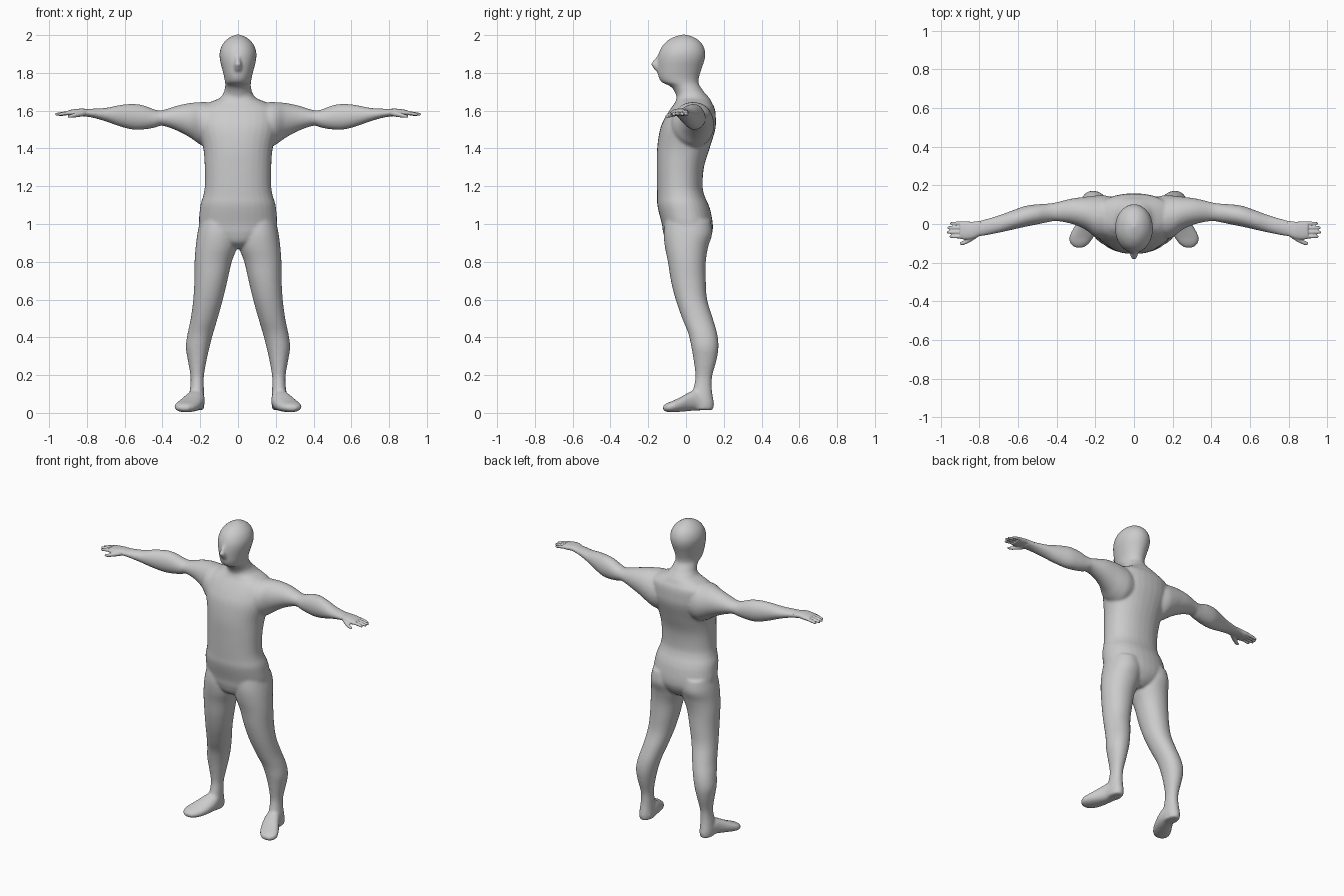
import bpy, bmesh, math


def catmull(rows, steps=5):
    """Smoothly interpolate rows of numbers."""
    out = []
    for i in range(len(rows) - 1):
        a, b, c, d = (rows[max(i - 1, 0)], rows[i], rows[i + 1], rows[min(i + 2, len(rows) - 1)])
        for k in range(steps):
            t = k / steps
            out.append([q + 0.5 * t * (r - p + t * (2*p - 5*q + 4*r - s + t * (3*(q - r) + s - p)))
                        for p, q, r, s in zip(a, b, c, d)])
    return out + [list(rows[-1])]


def loft(bm, rows, place, power=2.0, sides=32):
    """Closed tube; each row is (t, u_min, u_max, v_min, v_max)."""
    rings = []
    for t, u0, u1, v0, v1 in catmull(rows):
        ring = []
        for k in range(sides):
            a = 2 * math.pi * k / sides
            c, s = math.cos(a), math.sin(a)
            c = math.copysign(abs(c) ** (2 / power), c)
            s = math.copysign(abs(s) ** (2 / power), s)
            ring.append(bm.verts.new(place(t, (u0 + u1) / 2 + c * (u1 - u0) / 2,
                                           (v0 + v1) / 2 + s * (v1 - v0) / 2)))
        rings.append(ring)
    for lo, hi in zip(rings, rings[1:]):
        for k in range(sides):
            j = (k + 1) % sides
            bm.faces.new((lo[k], lo[j], hi[j], hi[k]))
    bm.faces.new(rings[0])
    bm.faces.new(rings[-1])


def finish(name, bm, voxel, smooth):
    """Fuse overlapping shells into one smooth skin."""
    bmesh.ops.recalc_face_normals(bm, faces=bm.faces)
    me = bpy.data.meshes.new(name)
    bm.to_mesh(me)
    bm.free()
    me.polygons.foreach_set("use_smooth", [True] * len(me.polygons))
    ob = bpy.data.objects.new(name, me)
    bpy.context.collection.objects.link(ob)
    m = ob.modifiers.new("fuse", 'REMESH')
    m.mode, m.voxel_size, m.use_smooth_shade = 'VOXEL', voxel, True
    m = ob.modifiers.new("soften", 'SMOOTH')
    m.factor, m.iterations = 0.5, smooth
    return ob


def along_z(sx=1):
    return lambda t, u, v: (sx * u, v, t)


def along_x(sx):
    return lambda t, u, v: (sx * t, u, v)


def along_y(sx):
    return lambda t, u, v: (sx * u, t, v)


# z, half width, front y, back y
torso = [(0.87, .05, -.05, .07), (0.90, .11, -.10, .11), (0.95, .19, -.12, .138), (1.0, .207, -.128, .142),
         (1.07, .203, -.146, .130), (1.11, .197, -.153, .116), (1.15, .184, -.153, .098),
         (1.2, .176, -.154, .088), (1.3, .176, -.155, .095), (1.4, .184, -.153, .125),
         (1.5, .21, -.138, .155), (1.56, .215, -.113, .158), (1.61, .205, -.082, .153),
         (1.64, .16, -.06, .138), (1.665, .10, -.05, .125), (1.69, .078, -.05, .102)]
head = [(1.60, .09, -.05, .12), (1.66, .085, -.048, .125), (1.70, .074, -.06, .095), (1.73, .068, -.085, .074),
        (1.75, .069, -.128, .066), (1.78, .074, -.146, .070), (1.82, .084, -.15, .082),
        (1.87, .096, -.15, .099), (1.91, .097, -.142, .102), (1.95, .083, -.12, .088),
        (1.98, .056, -.085, .058), (1.995, .03, -.05, .025), (2.003, .008, -.02, -.005)]
# z, inner x, outer x, front y, back y
leg = [(1.02, .01, .20, -.11, .13), (0.95, .0, .215, -.118, .139), (0.88, .004, .224, -.112, .118),
       (0.8, .033, .23, -.096, .105), (0.7, .056, .231, -.08, .105), (0.6, .08, .237, -.055, .112),
       (0.5, .108, .25, -.02, .142), (0.42, .132, .267, .012, .165), (0.35, .15, .276, .028, .172),
       (0.28, .166, .266, .04, .162), (0.2, .18, .252, .05, .14), (0.15, .181, .252, .044, .136),
       (0.1, .18, .258, .03, .14), (0.05, .178, .262, .02, .148), (0.015, .182, .258, .03, .144)]
# y, inner x, outer x, bottom z, top z
foot = [(0.12, .18, .255, .015, .07), (0.06, .176, .268, .013, .12), (0.02, .178, .287, .01, .11),
        (-0.03, .192, .318, .006, .083), (-0.07, .21, .336, .004, .064), (-0.10, .232, .33, .005, .052),
        (-0.122, .258, .308, .015, .037)]
# x, front y, back y, bottom z, top z
arm = [(0.08, -.06, .13, 1.42, 1.62), (0.15, -.08, .148, 1.40, 1.643), (0.2, -.068, .147, 1.42, 1.645),
       (0.25, -.03, .141, 1.455, 1.641), (0.32, .0, .132, 1.493, 1.627), (0.4, .015, .113, 1.52, 1.603),
       (0.44, .01, .106, 1.51, 1.606), (0.5, -.002, .102, 1.5, 1.628), (0.56, -.014, .094, 1.5, 1.636),
       (0.63, -.03, .07, 1.518, 1.629), (0.7, -.046, .045, 1.543, 1.615), (0.78, -.062, .022, 1.565, 1.61),
       (0.84, -.07, .01, 1.571, 1.608)]
palm = [(0.79, -.058, .018, 1.57, 1.608), (0.83, -.075, .012, 1.573, 1.611), (0.87, -.081, .013, 1.571, 1.607),
        (0.9, -.076, .012, 1.574, 1.602)]

# Body: torso, head, nose, legs, feet and arms fused together
bm = bmesh.new()
loft(bm, [(z, -w, w, f, b) for z, w, f, b in torso], along_z(), 2.2)
loft(bm, [(z, -w, w, f, b) for z, w, f, b in head], along_z())
loft(bm, [(1.81, -.02, .02, -.16, -.12), (1.845, -.02, .02, -.186, -.12), (1.86, -.015, .015, -.177, -.12),
          (1.9, -.01, .01, -.146, -.11)], along_z())
for sx in (-1, 1):
    loft(bm, leg, along_z(sx), 2.1)
    loft(bm, foot, along_y(sx), 2.3)
    loft(bm, arm, along_x(sx))
finish("body", bm, 0.007, 10)

# Hands: palm, four fingers and a thumb
for side, sx in (("left", 1), ("right", -1)):
    bm = bmesh.new()
    loft(bm, palm, along_x(sx), 2.3)
    for y, tip, z in ((.003, .952, 1.579), (-.019, .966, 1.581), (-.042, .968, 1.582), (-.065, .955, 1.581)):
        r = .0095
        loft(bm, [(.88, y - r, y + r, 1.588 - r, 1.588 + r), (.92, y - r, y + r, z + .004 - r, z + .004 + r),
                  (tip - .01, y - .008, y + .008, z - .009, z + .007),
                  (tip, y - .004, y + .004, z - .005, z + .003)], along_x(sx), sides=12)
    loft(bm, [(.81, -.07, -.03, 1.572, 1.602), (.845, -.092, -.06, 1.566, 1.594),
              (.88, -.108, -.085, 1.562, 1.582), (.902, -.108, -.095, 1.564, 1.574)], along_x(sx), sides=12)
    finish(side + "_hand", bm, 0.004, 3)
